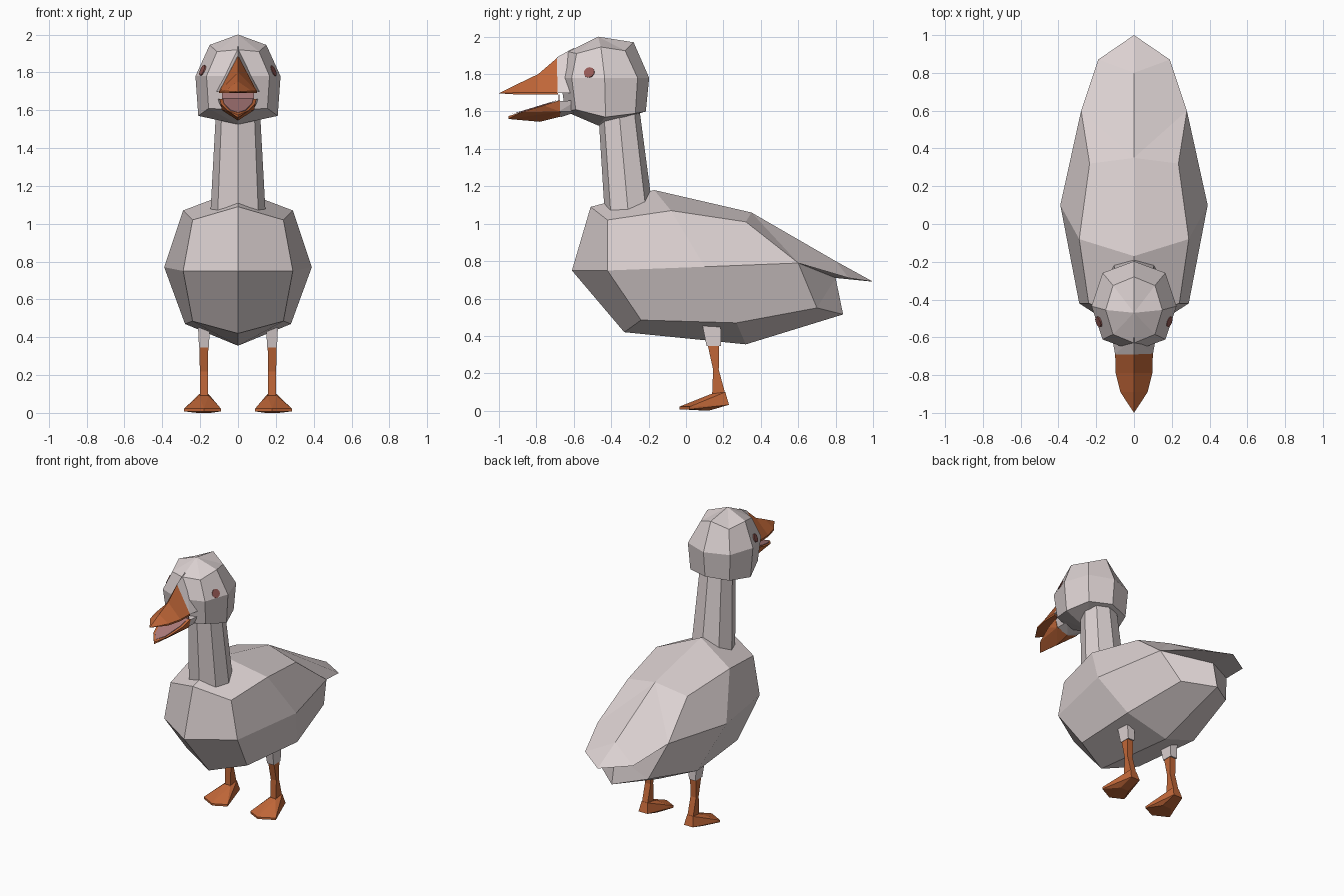
import bpy, bmesh, math
from mathutils import Vector
from mathutils.bvhtree import BVHTree

if "Cube" in bpy.data.objects:
    bpy.data.objects.remove(bpy.data.objects["Cube"])


def material(name, color):
    m = bpy.data.materials.new(name)
    m.diffuse_color = (*color, 1)
    m.use_nodes = True
    m.node_tree.nodes["Principled BSDF"].inputs["Base Color"].default_value = m.diffuse_color
    return m


FEATHER = material("pale_feather", (0.71, 0.635, 0.635))
ORANGE = material("orange_skin", (0.53, 0.135, 0.04))
MOUTH = material("mouth_pink", (0.42, 0.20, 0.20))
EYE = material("eye_brown", (0.30, 0.10, 0.09))


def build(name, bm, mat):
    bmesh.ops.recalc_face_normals(bm, faces=bm.faces)
    me = bpy.data.meshes.new(name)
    bm.to_mesh(me)
    bm.free()
    me.materials.append(mat)
    ob = bpy.data.objects.new(name, me)
    bpy.context.collection.objects.link(ob)
    return ob


def loft(name, rings, mat, start=None, end=None):
    """Skin closed rings; optional apex points close the ends."""
    bm = bmesh.new()
    rows = [[bm.verts.new(p) for p in r] for r in rings]
    n = len(rows[0])
    for a, b in zip(rows, rows[1:]):
        for i in range(n):
            bm.faces.new((a[i], a[(i + 1) % n], b[(i + 1) % n], b[i]))
    for row, apex in ((rows[0], start), (rows[-1], end)):
        if apex:
            v = bm.verts.new(apex)
            for i in range(n):
                bm.faces.new((row[i], row[(i + 1) % n], v))
        else:
            bm.faces.new(row)
    return build(name, bm, mat)


def hull(name, pts, mat, mirror=False):
    """Convex solid; mirror adds the points reflected in x."""
    if mirror:
        pts = pts + [(-x, y, z) for x, y, z in pts if x]
    bm = bmesh.new()
    for p in pts:
        bm.verts.new(p)
    bmesh.ops.convex_hull(bm, input=bm.verts)
    bmesh.ops.dissolve_limit(bm, angle_limit=0.02, verts=bm.verts, edges=bm.edges)
    return build(name, bm, mat)


def octagon(cy, rx, ry, heights, k=0.74):
    """Eight-sided ring; heights run front, front diagonal, side, back diagonal, back."""
    shape = [(0, -1), (k, -k), (1, 0), (k, k), (0, 1), (-k, k), (-1, 0), (-k, -k)]
    return [(x * rx, cy + y * ry, heights[min(i, 8 - i)]) for i, (x, y) in enumerate(shape)]


# Body: half shell with faceted tail, mirrored across x
P = {
    "T0": (0, -.51, 1.09), "C0": (0, -.61, .75), "B0": (0, -.33, .42),
    "U0": (.24, -.42, 1.02), "M0": (.29, -.42, .75), "L0": (.24, -.24, .485),
    "T1": (0, -.17, 1.18), "U1": (.29, -.08, 1.07), "M1": (.39, .1, .77),
    "L1": (.28, .27, .47), "B1": (0, .32, .355),
    "T2": (0, .35, 1.06), "U2": (.235, .32, 1.01), "M2": (.28, .6, .79),
    "L2": (.19, .70, .55), "B2": (0, .84, .515),
    "Q": (0, .80, .71), "V": (.19, .87, .71), "R": (0, .80, .80), "E": (0, 1.0, .69),
}
FACES = """T0 U0 M0 C0|C0 M0 L0 B0|T0 T1 U1 U0|U0 U1 M1 M0|M0 M1 L1 L0|L0 L1 B1 B0
T1 T2 U2 U1|U1 U2 M2 M1|M1 M2 L2 L1|L1 L2 B2 B1
T2 R V M2|T2 M2 U2|R E V|M2 V E Q|M2 Q L2|L2 Q B2""".replace("\n", "|").split("|")
bm = bmesh.new()
for side in (1, -1):
    vs = {k: bm.verts.new((side * p[0], p[1], p[2])) for k, p in P.items()}
    for f in FACES:
        bm.faces.new([vs[k] for k in f.split()])
bmesh.ops.remove_doubles(bm, verts=bm.verts, dist=0.0005)
build("body", bm, FEATHER)

# Neck
loft("neck", [octagon(-.31, .145, .125, [1.06, 1.06, 1.07, 1.10, 1.13]),
              octagon(-.36, .115, .11, [1.62] * 5)], FEATHER)

# Head: three rings between two apexes
head = loft("head", [
    octagon(-.43, .21, .215, [1.60, 1.61, 1.57, 1.59, 1.60]),
    octagon(-.435, .225, .238, [1.78] * 5),
    octagon(-.455, .15, .175, [1.92, 1.91, 1.945, 1.925, 1.97])],
    FEATHER, (0, -.47, 1.525), (0, -.47, 2.0))

# Feather wedges that carry the beak
hull("brow_wedge", [(0, -.60, 1.94), (.12, -.58, 1.70), (0, -.69, 1.89),
                    (.1, -.69, 1.70)], FEATHER, True)
hull("chin_wedge", [(.11, -.58, 1.66), (.08, -.58, 1.60), (.095, -.68, 1.655),
                    (.08, -.68, 1.60), (0, -.67, 1.57)], FEATHER, True)


# Beak: upper half is concave along its ridge, so it is lofted
def beak_slice(y, w, top, low):
    return [(0, y, top), (w, y, low + .012), (w, y, low),
            (-w, y, low), (-w, y, low + .012)]


loft("upper_beak", [beak_slice(-.685, .1, 1.89, 1.69), beak_slice(-.79, .097, 1.80, 1.69),
                    beak_slice(-.89, .072, 1.752, 1.69)],
     ORANGE, None, (0, -1.0, 1.697))
lower = hull("lower_beak", [(.098, -.675, 1.66), (.085, -.675, 1.60), (0, -.66, 1.575),
                            (.09, -.76, 1.632), (0, -.78, 1.545), (.055, -.88, 1.597),
                            (0, -.95, 1.575), (0, -.95, 1.56)], ORANGE, True)
hull("mouth_lining", [(.082, -.678, 1.664), (.074, -.76, 1.637),
                      (.04, -.88, 1.602), (0, -.93, 1.587),
                      (.04, -.88, 1.597), (.074, -.76, 1.631)], MOUTH, True)
hull("mouth_back", [(.085, -.676, 1.69), (.085, -.676, 1.655), (.085, -.682, 1.69),
                    (.085, -.682, 1.655)], MOUTH, True)

# Eyes: thin discs laid on the head facets
tree = BVHTree.FromPolygons([v.co for v in head.data.vertices],
                            [p.vertices for p in head.data.polygons])
for side, label in ((1, "right"), (-1, "left")):
    loc, normal, _, _ = tree.find_nearest(Vector((side * .21, -.525, 1.82)))
    bm = bmesh.new()
    bmesh.ops.create_cone(bm, cap_ends=True, segments=10, radius1=.03, radius2=.03, depth=.008)
    eye = build(label + "_eye", bm, EYE)
    eye.location = loc + normal * .002
    eye.rotation_euler = normal.to_track_quat('Z', 'Y').to_euler()


# Legs
def rect(cx, w, y0, y1, z0, z1=None):
    z1 = z0 if z1 is None else z1
    return [(cx - w, y0, z0), (cx + w, y0, z0), (cx + w, y1, z1), (cx - w, y1, z1)]


for side, label in ((1, "right"), (-1, "left")):
    c = side * .18
    loft(label + "_thigh", [rect(c, .032, .085, .185, .47),
                            rect(c, .026, .11, .188, .345)], FEATHER)
    loft(label + "_shin", [rect(c, .023, .112, .178, .37), rect(c, .022, .145, .175, .22),
                           rect(c, .022, .14, .21, .09)], ORANGE)
    # Webbed foot: wedge that fans out forward
    toes = [(-.09, .01), (0, -.035), (.105, .02)]
    pts = [(c + side * x, y, z) for x, y in toes for z in (.008, .022)]
    pts += rect(c, .024, .135, .21, .09, .10) + rect(c, .035, .12, .23, .0, .032)
    hull(label + "_foot", pts, ORANGE)
